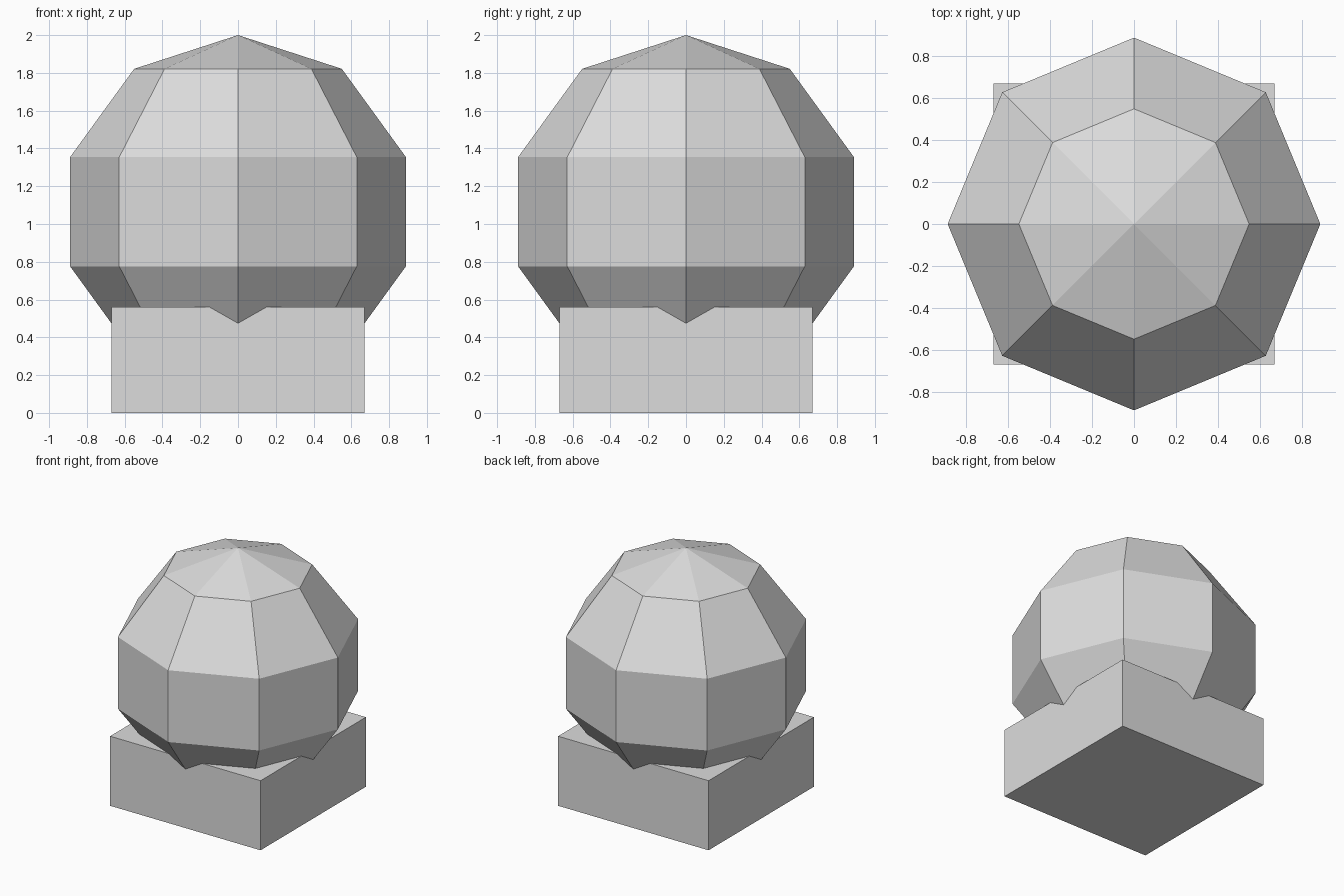
import bpy

if "Cube" in bpy.data.objects:
    bpy.data.objects.remove(bpy.data.objects["Cube"])

CENTRE_Z, RADIUS = 1.065, 0.935
BASE_W, BASE_H = 1.34, 0.56

grey = bpy.data.materials.new("light grey")
grey.diffuse_color = (0.72, 0.72, 0.72, 1)
grey.use_nodes = True
grey.node_tree.nodes["Principled BSDF"].inputs["Base Color"].default_value = grey.diffuse_color


def finish(name):
    ob = bpy.context.object
    ob.name = name
    ob.data.materials.append(grey)
    bpy.ops.object.shade_flat()
    return ob


# Square block the ball sinks into
bpy.ops.mesh.primitive_cube_add(size=1, location=(0, 0, BASE_H / 2))
base = finish("base_block")
base.scale = (BASE_W, BASE_W, BASE_H)

# Faceted ball: eight sides, five bands
bpy.ops.mesh.primitive_uv_sphere_add(segments=8, ring_count=5, radius=RADIUS,
                                     location=(0, 0, CENTRE_Z))
finish("faceted_ball")
